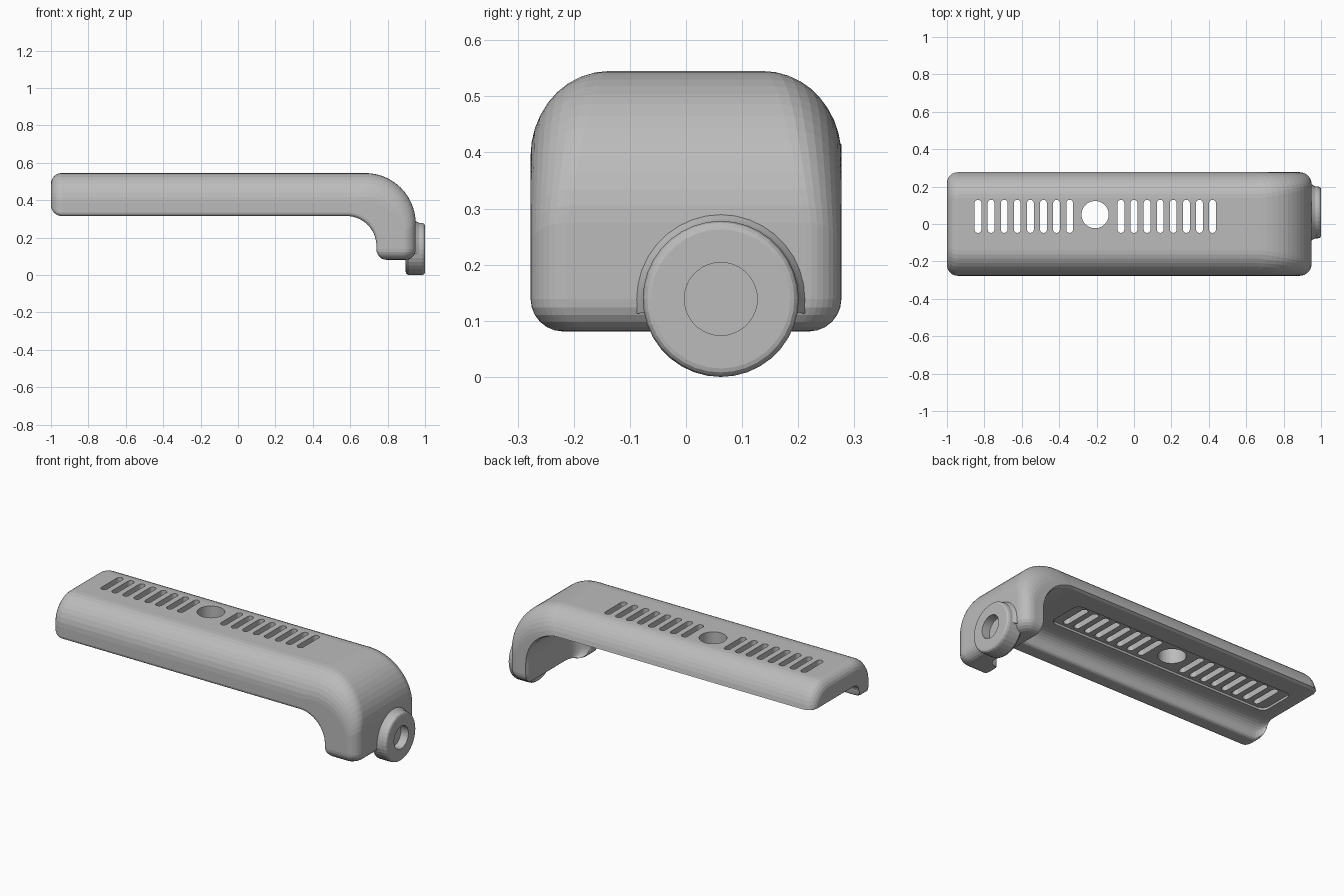
import bpy, bmesh
from math import sin, cos, pi, asin
from mathutils import Vector

if "Cube" in bpy.data.objects:
    bpy.data.objects.remove(bpy.data.objects["Cube"])

grey = bpy.data.materials.new("mid_grey")
grey.use_nodes = True
colour = (0.5, 0.5, 0.5, 1)
grey.diffuse_color = colour
grey.node_tree.nodes["Principled BSDF"].inputs["Base Color"].default_value = colour


def make(name, bm):
    bmesh.ops.recalc_face_normals(bm, faces=bm.faces[:])
    mesh = bpy.data.meshes.new(name)
    bm.to_mesh(mesh)
    bm.free()
    mesh.materials.append(grey)
    ob = bpy.data.objects.new(name, mesh)
    bpy.context.collection.objects.link(ob)
    for other in bpy.context.view_layer.objects:
        other.select_set(other == ob)
    bpy.context.view_layer.objects.active = ob
    bpy.ops.object.shade_smooth_by_angle(angle=pi / 5)


def skin(bm, rings, open_quads=()):
    """Join closed rings of points with quads, leaving out the listed ones."""
    loops = [[bm.verts.new(p) for p in ring] for ring in rings]
    n = len(loops[0])
    for s, (a, b) in enumerate(zip(loops, loops[1:])):
        for i in range(n):
            j = (i + 1) % n
            if (s, i) not in open_quads:
                bm.faces.new((a[i], a[j], b[j], b[i]))
    return loops


def arc(cx, cy, rx, ry, start, end, steps):
    angles = [start + (end - start) * k / steps for k in range(steps + 1)]
    return [(cx + rx * cos(u), cy + ry * sin(u)) for u in angles]


def fill(bm, loops):
    """Fill a flat outline, leaving the inner loops as holes."""
    edges = []
    for loop in loops:
        for a, b in zip(loop, loop[1:] + loop[:1]):
            edges.append(bm.edges.get((a, b)) or bm.edges.new((a, b)))
    bmesh.ops.triangle_fill(bm, edges=edges, use_beauty=False, normal=(0, 0, 1))


def wall(bm, outline, z0, z1):
    """Upright wall on a flat outline; returns its lower and upper loops."""
    return skin(bm, [[(x, y, z) for x, y in outline] for z in (z0, z1)])


def slot(cx, cy, length, radius, steps=8):
    """Oval outline with round ends, long in y; a circle when length is zero."""
    pts = []
    for side in (1, -1):
        for k in range(steps):
            u = pi * (k + 0.5) / steps
            pts.append((cx + side * radius * cos(u), cy + side * (length + radius * sin(u))))
    return pts


# Section: y across the width, t from 0 (outer skin) to 1 (inner lip).
# The back edge stops at the roof; only the front edge turns down into a lip.
HALF = 0.277
TOP, LIP, FOOT, R = 0.545, 0.315, 0.081, 0.058
DEPTH = TOP - LIP
ROOF = 0.6


def back_edge(r, t):
    stop = asin(min(0, (ROOF - 0.04 - t) / t))
    return arc(HALF - r, t, r, t, -pi / 2, stop, 9) + [(HALF, ROOF - 0.03), (HALF - 0.015, ROOF)]


def front_edge(r, t):
    pts = arc(HALF - r, t, r, t, -pi / 2, 0, 9)
    pts += arc(HALF - 0.02, 0.92, 0.02, 0.08, 0, pi / 2, 3)
    pts += arc(0.205, 0.92, 0.02, 0.08, pi / 2, pi, 3)
    pts += arc(0.11, 0.87, 0.073, 0.87 - ROOF, 0, -pi / 2, 7)
    return [(-y, t) for y, t in reversed(pts)]


def ring(outer, inner, inset, bend):
    """Section between two points; its corners tighten as the bend goes 0 to 1."""
    r, t = 0.139 + (0.065 - 0.139) * bend, 0.69 + (0.31 - 0.69) * bend
    o, i = Vector(outer), Vector(inner)
    s = inset / DEPTH
    pts = []
    for y, t in back_edge(r, t) + front_edge(r, t):
        p = o.lerp(i, s + t * (1 - 2 * s))
        pts.append((p.x, y * (1 - inset / HALF), p.y))
    return pts


# Body: section swept along the arm, round the bend and down the leg
STEPS = 6
BEND = 14
rings = []
for k in range(STEPS + 1):
    u = pi / 2 * k / STEPS
    x = -1 + R * (1 - cos(u))
    rings.append(ring((x, TOP), (x, LIP), R * (1 - sin(u)), 0))
for k in range(BEND + 1):
    u = pi / 2 * k / BEND
    rings.append(ring((0.68 + 0.27 * sin(u), TOP - 0.27 + 0.27 * cos(u)),
                      (0.58 + 0.16 * sin(u), LIP - 0.16 + 0.16 * cos(u)), 0, k / BEND))
for k in range(STEPS + 1):
    u = pi / 2 * k / STEPS
    z = FOOT + R * (1 - sin(u))
    rings.append(ring((0.95, z), (0.74, z), R * (1 - cos(u)), 1))

bm = bmesh.new()
last = len(rings[0]) - 1
mid = len(back_edge(0.1, 0.5)) - 1
loops = skin(bm, rings, {(STEPS, last), (STEPS, mid)})
bm.faces.new(loops[0])
bm.faces.new(loops[-1])
a, b = loops[STEPS], loops[STEPS + 1]
top_edge = [a[last], a[0], b[0], b[last]]
roof_edge = [a[mid], a[mid + 1], b[mid + 1], b[mid]]

# Shallow recess in the roof
RECESS = 0.42
outline = []
for q, (cx, cy) in enumerate([(0.46, 0.115), (-0.87, 0.115), (-0.87, -0.025), (0.46, -0.025)]):
    outline += arc(cx, cy, 0.04, 0.04, q * pi / 2, (q + 1) * pi / 2, 5)
recess_low, recess_high = wall(bm, outline, TOP - ROOF * DEPTH, RECESS)

# Two rows of slots with a round hole between them
cuts = [slot(first + 0.07 * k, 0.041, 0.07, 0.0185) for first in (-0.834, -0.07) for k in range(8)]
cuts.append(slot(-0.208, 0.05, 0, 0.073, 16))
walls = [wall(bm, cut, RECESS, TOP) for cut in cuts]
fill(bm, [top_edge] + [upper for lower, upper in walls])
fill(bm, [recess_high] + [lower for lower, upper in walls])
fill(bm, [roof_edge, recess_low])
make("bracket_body", bm)

# Round boss on the leg with a blind hole
BOSS_Y, BOSS_Z = 0.062, 0.139


def around(x, r, u):
    return (x, BOSS_Y + r * cos(u), BOSS_Z + r * sin(u))


profile = [(0.895, 0.118), (0.899, 0.131), (0.91, 0.139), (0.982, 0.139), (0.993, 0.136),
           (0.998, 0.131), (1.0, 0.124), (1.0, 0.065), (0.952, 0.065)]
bm = bmesh.new()
loops = skin(bm, [[around(x, r, pi * k / 18) for k in range(36)] for x, r in profile])
bm.faces.new(loops[0])
bm.faces.new(loops[-1])
make("boss", bm)

# Fillet where the boss meets the leg, above the foot
corner = [(0.945, 0.13), (0.945, 0.152), (0.952, 0.149), (0.958, 0.144), (0.97, 0.139), (0.97, 0.13)]
bm = bmesh.new()
loops = skin(bm, [[around(x, r, pi * k / 18) for x, r in corner] for k in range(-1, 20)])
bm.faces.new(loops[0])
bm.faces.new(loops[-1])
make("boss_fillet", bm)
